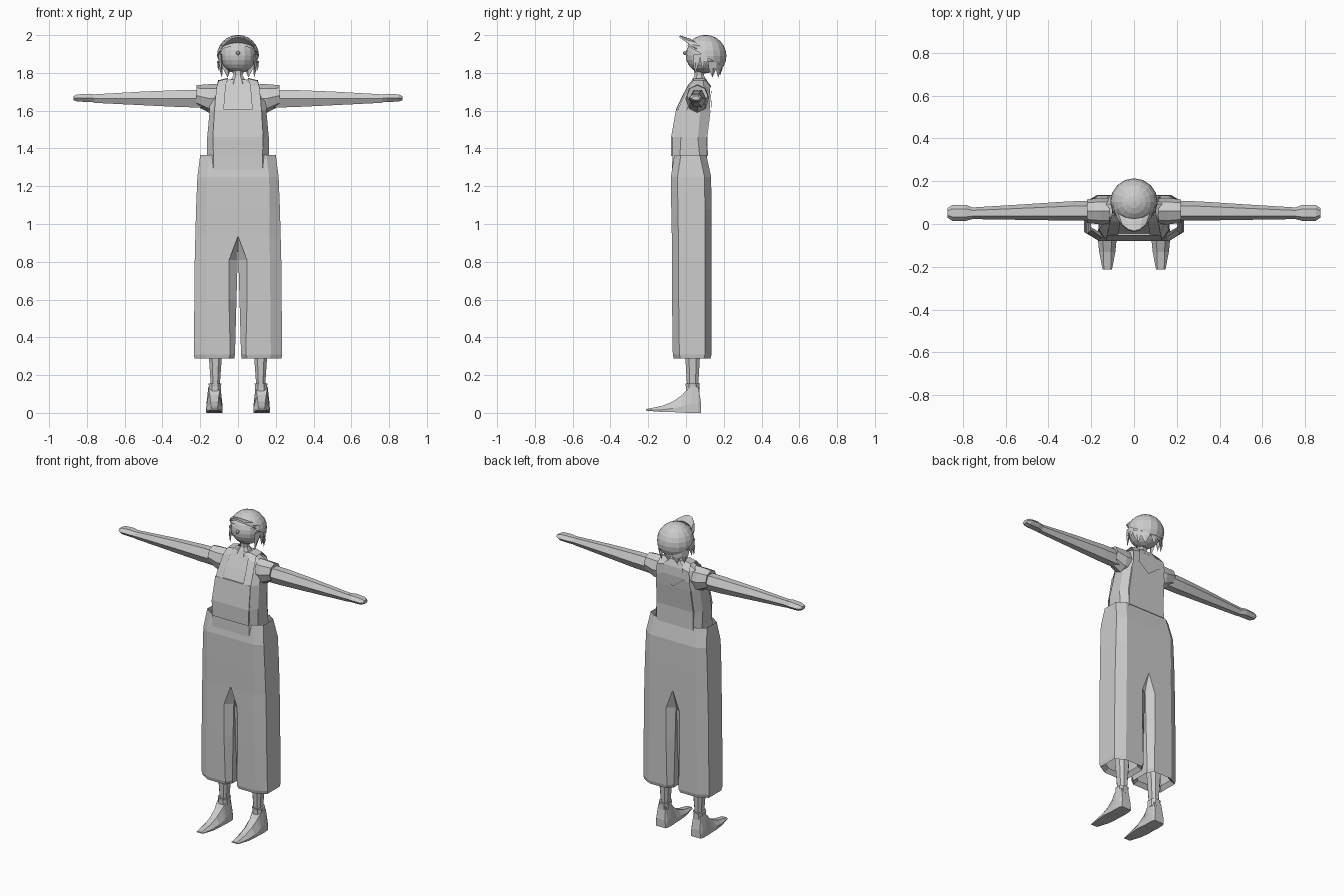
import bpy, bmesh, math
from mathutils import Vector

if "Cube" in bpy.data.objects:
    bpy.data.objects.remove(bpy.data.objects["Cube"])

GREY = bpy.data.materials.new("plain grey")
GREY.diffuse_color = (0.6, 0.6, 0.6, 1)
GREY.use_nodes = True
GREY.node_tree.nodes["Principled BSDF"].inputs["Base Color"].default_value = GREY.diffuse_color


def make(name, verts, faces):
    me = bpy.data.meshes.new(name)
    me.from_pydata([tuple(v) for v in verts], [], faces)
    bm = bmesh.new()
    bm.from_mesh(me)
    bmesh.ops.recalc_face_normals(bm, faces=bm.faces)
    bm.to_mesh(me)
    bm.free()
    me.materials.append(GREY)
    ob = bpy.data.objects.new(name, me)
    bpy.context.collection.objects.link(ob)
    return ob


def loft(name, rings, start=True, end=True, closed=True):
    """Skin a list of equally long point rings."""
    n = len(rings[0])
    verts = [p for r in rings for p in r]
    faces = []
    for i in range(len(rings) - 1):
        for j in range(n if closed else n - 1):
            k = (j + 1) % n
            faces.append((i * n + j, i * n + k, (i + 1) * n + k, (i + 1) * n + j))
    if start:
        faces.append(tuple(range(n)))
    if end:
        faces.append(tuple(range((len(rings) - 1) * n, len(rings) * n)))
    return make(name, verts, faces)


def octagon(z, x0, x1, y0, y1, c0, c1, cy):
    """Flat eight-sided ring; c0 and c1 are the corner cuts at x0 and x1."""
    return [(x0 + c0, y0, z), (x1 - c1, y0, z), (x1, y0 + cy, z), (x1, y1 - cy, z),
            (x1 - c1, y1, z), (x0 + c0, y1, z), (x0, y1 - cy, z), (x0, y0 + cy, z)]


def flip(rings, s):
    return [[(s * x, y, z) for x, y, z in r] for r in rings]


# Trousers: waist
loft("trouser_waist", [octagon(z, -x, x, y0, y1, c, c, .035) for z, x, y0, y1, c in [
    (1.365, .20, -.062, .108, .05), (1.25, .215, -.08, .133, .05),
    (1.08, .222, -.078, .135, .055), (.93, .226, -.075, .135, .06)]], False, False)

# Overall torso panel, rising out of the waist
torso = [octagon(z, -x, x, y0, y1, c, c, cy) for z, x, y0, y1, c, cy in [
    (1.25, .165, -.075, .115, .035, .04), (1.36, .165, -.072, .112, .035, .04),
    (1.46, .163, -.072, .108, .03, .045), (1.60, .15, -.047, .125, .025, .05),
    (1.67, .15, -.015, .13, .045, .04), (1.725, .13, .015, .125, .05, .03),
    (1.765, .06, .035, .11, .025, .02)]]
loft("torso", torso)

# Bib and straps: thin plates over the shirt
loft("bib", [[(-x, y, z), (x, y, z), (x, y + .02, z), (-x, y + .02, z)] for x, y, z in
             [(.13, -.079, 1.36), (.132, -.079, 1.46), (.125, -.053, 1.605)]])
loft("back_panel", [[(-x, y, z), (x, y, z), (x, y - .02, z), (-x, y - .02, z)] for x, y, z in
                    [(.13, .116, 1.36), (.13, .113, 1.46), (.122, .13, 1.60)]])
make("back_panel_point", [(-.122, .131, 1.60), (.122, .131, 1.60), (.115, .134, 1.66),
                          (.07, .136, 1.66), (0, .133, 1.605), (-.07, .136, 1.66),
                          (-.115, .134, 1.66)], [(0, 1, 2, 3, 4, 5, 6)])

for s, side in ((-1, "left"), (1, "right")):
    # Trouser leg with folded-in hem
    leg = [octagon(z, xi, xo, y0, y1, ci, .06, .035) for z, xi, xo, y0, y1, ci in [
        (.93, 0, .226, -.075, .135, .002), (.81, .002, .229, -.075, .135, .045),
        (.60, .008, .231, -.074, .135, .04), (.31, .016, .234, -.07, .135, .025),
        (.288, .020, .230, -.065, .13, .03), (.315, .04, .21, -.045, .11, .03)]]
    loft(f"{side}_trouser_leg", flip(leg, s), False, False)
    # Shin and ankle cuff
    shin = [octagon(z, .12 - w, .12 + w, .035 - d, .035 + d, w * .5, w * .5, d * .5)
            for z, w, d in [(.62, .05, .05), (.32, .036, .04), (.15, .024, .03), (.11, .024, .03)]]
    loft(f"{side}_shin", flip(shin, s))
    cuff = [octagon(z, .122 - w, .122 + w, .035 - d, .035 + d, w * .5, w * .5, d * .5)
            for z, w, d in [(.155, .034, .038), (.14, .032, .036), (.11, .032, .036)]]
    loft(f"{side}_ankle_cuff", flip(cuff, s))
    # Shoe: sections from heel to pointed toe (y, half width, bottom, top, top width)
    shoe = []
    for y, w, b, t, tw in [(.08, .034, 0, .05, .03), (.066, .04, 0, .135, .026),
                           (.03, .042, 0, .14, .032), (-.003, .042, 0, .115, .028),
                           (-.02, .042, .002, .095, .024), (-.07, .044, .004, .06, .02),
                           (-.13, .038, .005, .036, .018), (-.213, .022, .012, .02, .016)]:
        x = .125
        shoe.append([(x - w, y, b), (x + w, y, b), (x + w, y, b + (t - b) * .35),
                     (x + tw, y, t), (x - tw, y, t), (x - w, y, b + (t - b) * .35)])
    loft(f"{side}_shoe", flip(shoe, s))

    # Short sleeve and arm: sections along x
    def section(x, y, z, ry, rz, n=6):
        return [(x, y + ry * math.cos(math.tau * i / n), z + rz * math.sin(math.tau * i / n))
                for i in range(n)]
    sleeve = [section(x, y, z, ry, rz, 8) for x, y, z, ry, rz in
              [(.115, .06, 1.665, .06, .075), (.155, .06, 1.665, .062, .075),
               (.22, .06, 1.68, .055, .055), (.215, .06, 1.68, .03, .03)]]
    loft(f"{side}_sleeve", flip(sleeve, s))
    arm = [section(*a) for a in [(.17, .062, 1.663, .047, .054), (.30, .061, 1.664, .045, .052),
                                 (.50, .056, 1.665, .037, .042), (.76, .05, 1.664, .027, .026)]]
    loft(f"{side}_arm", flip(arm, s))
    hand = [section(*a) for a in [(.75, .05, 1.664, .026, .024), (.79, .052, 1.668, .038, .025),
                                  (.85, .052, 1.667, .037, .022), (.872, .052, 1.666, .022, .012)]]
    loft(f"{side}_hand", flip(hand, s))
    # Strap over the shoulder
    path = [(.10, -.054, 1.60), (.095, -.021, 1.67), (.088, .012, 1.733), (.078, .04, 1.765),
            (.08, .10, 1.768), (.09, .132, 1.727), (.095, .136, 1.66)]
    loft(f"{side}_strap", flip([[(x - .025, y, z + .005), (x + .025, y, z - .007)]
                                for x, y, z in path], s), False, False, False)

# Neck and collar
loft("neck", [octagon(z, -w, w, .07 - w, .07 + w, w * .5, w * .5, w * .5)
              for z, w in [(1.74, .05), (1.77, .034), (1.785, .025), (1.83, .026)]])


def ball(name, center, r, seg, rings, cut=None):
    """Sphere, optionally trimmed by a plane given as point and normal."""
    bm = bmesh.new()
    bmesh.ops.create_uvsphere(bm, u_segments=seg, v_segments=rings, radius=r)
    bmesh.ops.translate(bm, vec=center, verts=bm.verts)
    if cut:
        bmesh.ops.bisect_plane(bm, geom=bm.verts[:] + bm.edges[:] + bm.faces[:],
                               plane_co=cut[0], plane_no=cut[1], clear_inner=True)
    me = bpy.data.meshes.new(name)
    bm.to_mesh(me)
    bm.free()
    me.materials.append(GREY)
    ob = bpy.data.objects.new(name, me)
    bpy.context.collection.objects.link(ob)
    return ob


# Head, nose and cap dome
ball("head", (0, .095, 1.893), .096, 16, 12)
ball("nose", (0, -.005, 1.905), .011, 8, 6)
ball("cap_dome", (0, .103, 1.89), .111, 16, 12, ((0, .03, 1.93), (0, .5, .85)))

# Cap brim: curved sheet rising toward the front
root, tip = [], []
for i in range(9):
    a = math.radians(-90 + 22.5 * i)
    c = math.cos(a)
    root.append((.105 * math.sin(a), .10 - .085 * c, 1.90 + .06 * c))
    tip.append((.098 * math.sin(a) * (1 - .3 * c), .085 - .122 * c ** .8 if c > .01 else .09,
                1.90 + .09 * max(c, 0) ** .8))
thick = [[r, t, (t[0], t[1] + .005, t[2] + .008), (r[0], r[1] + .01, r[2] + .02)]
         for r, t in zip(root, tip)]
loft("cap_brim", thick)

# Hair: flat pointed locks (root, tip, half width)
locks = [((.098, .06, 1.90), (.088, .045, 1.79), .02), ((.102, .10, 1.90), (.105, .09, 1.81), .022),
         ((.095, .14, 1.86), (.085, .14, 1.775), .026), ((.06, .175, 1.85), (.055, .17, 1.775), .028)]
full = [((s * r[0], r[1], r[2]), (s * t[0], t[1], t[2]), w) for r, t, w in locks for s in (-1, 1)]
full.append(((0, .19, 1.85), (0, .18, 1.785), .03))
for r, t, w in full:
    r, t = Vector(r), Vector(t)
    out = Vector((r.x, r.y - .095, 0)).normalized()
    along = Vector((-out.y, out.x, 0)) * w
    mid = r.lerp(t, .4)
    make("hair_lock", [r - along, r + along, r - out * .02, mid - along * .9, mid + along * .9,
                       mid + out * .008, mid - out * .012, t],
         [(0, 1, 4, 5, 3), (1, 2, 6, 4), (2, 0, 3, 6), (3, 5, 7), (5, 4, 7), (4, 6, 7), (6, 3, 7),
          (0, 2, 1)])
